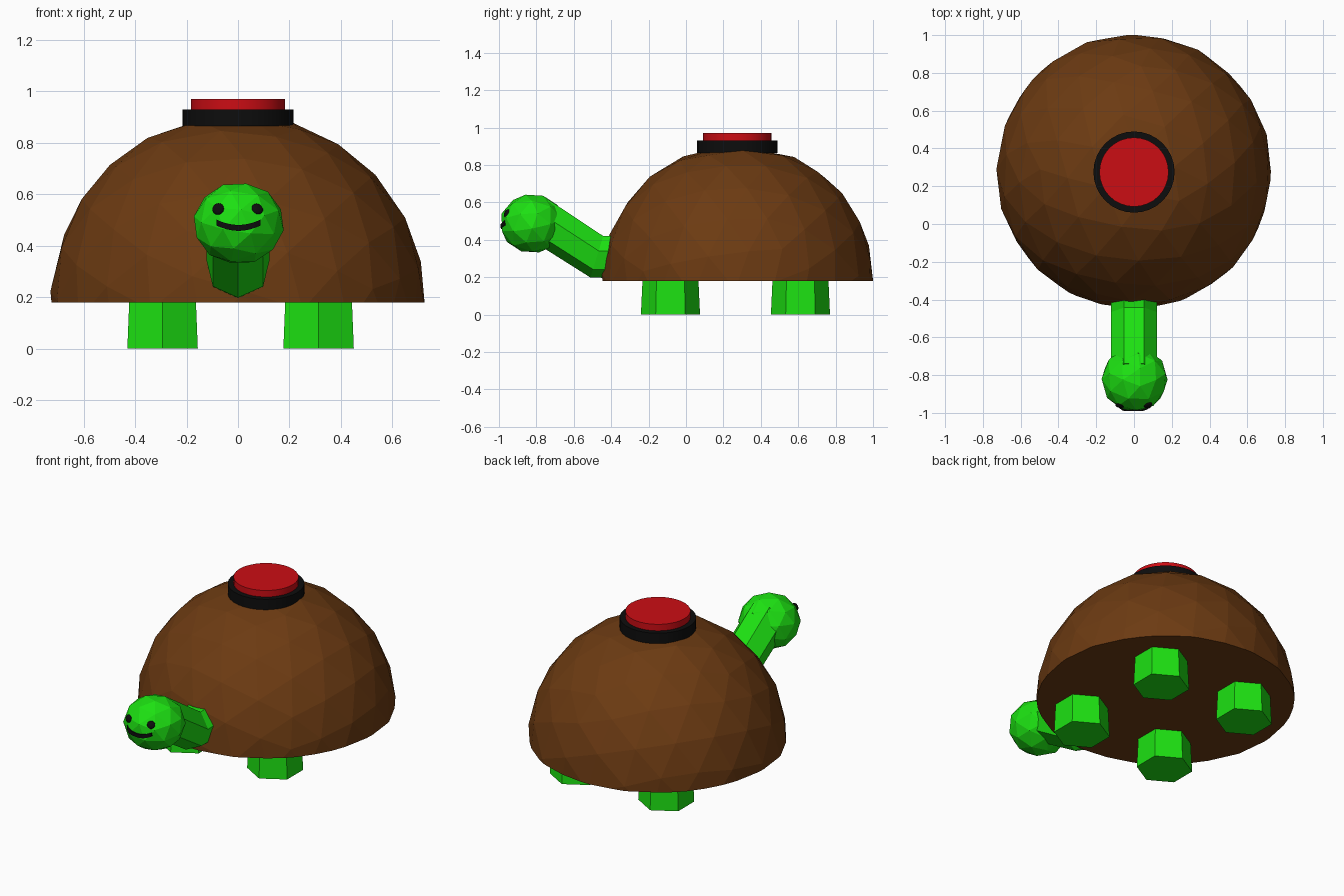
import bpy, bmesh, math
from mathutils import Vector, Matrix, Euler
from mathutils.bvhtree import BVHTree

if "Cube" in bpy.data.objects:
    bpy.data.objects.remove(bpy.data.objects["Cube"])


def material(name, rgb):
    m = bpy.data.materials.new(name)
    m.diffuse_color = (*rgb, 1)
    m.use_nodes = True
    m.node_tree.nodes["Principled BSDF"].inputs["Base Color"].default_value = m.diffuse_color
    return m


GREEN = material("skin_green", (0.012, 0.75, 0.006))
BROWN = material("shell_brown", (0.15, 0.043, 0.006))
BLACK = material("black", (0.004, 0.004, 0.004))
RED = material("button_red", (0.6, 0.004, 0.007))


def finish(name, bm, mat):
    bmesh.ops.recalc_face_normals(bm, faces=bm.faces)
    me = bpy.data.meshes.new(name)
    bm.to_mesh(me)
    bm.free()
    me.materials.append(mat)
    ob = bpy.data.objects.new(name, me)
    bpy.context.collection.objects.link(ob)
    return ob


def frustum(name, mat, x, y, z0, z1, r0, r1, sides, turn=0.0):
    bm = bmesh.new()
    xf = Matrix.Translation((x, y, (z0 + z1) / 2)) @ Matrix.Rotation(turn, 4, 'Z')
    bmesh.ops.create_cone(bm, cap_ends=True, segments=sides, radius1=r0,
                          radius2=r1, depth=z1 - z0, matrix=xf)
    return finish(name, bm, mat)


def smooth(ob):
    bpy.ops.object.select_all(action='DESELECT')
    ob.select_set(True)
    bpy.context.view_layer.objects.active = ob
    bpy.ops.object.shade_smooth_by_angle(angle=math.radians(35))


# Shell: faceted ball cut flat at its equator, with a closed underside
SHELL_Y, SHELL_Z = 0.277, 0.18
bm = bmesh.new()
bmesh.ops.create_icosphere(bm, subdivisions=3, radius=0.73,
                           matrix=Euler((0.35, 0.2, 0.5)).to_matrix().to_4x4())
bmesh.ops.bisect_plane(bm, geom=bm.verts[:] + bm.edges[:] + bm.faces[:],
                       plane_co=(0, 0, 0), plane_no=(0, 0, 1), clear_inner=True)
bmesh.ops.holes_fill(bm, edges=[e for e in bm.edges if e.is_boundary])
bmesh.ops.translate(bm, vec=(0, SHELL_Y, SHELL_Z), verts=bm.verts)
for v in bm.verts:
    v.co.z = min(v.co.z, 0.885)
finish("shell", bm, BROWN)

# Push button on top
smooth(frustum("button_base", BLACK, 0, 0.275, 0.865, 0.93, 0.215, 0.215, 32))
smooth(frustum("button_cap", RED, 0, 0.275, 0.92, 0.97, 0.183, 0.183, 32))

# Four six-sided legs, slightly flared at the foot
for x, side in ((-0.293, "left"), (0.313, "right")):
    for y, end in ((-0.083, "front"), (0.612, "back")):
        frustum(f"{end}_{side}_leg", GREEN, x, y, 0, 0.26, 0.158, 0.146, 6)

# Neck: seven-sided tube bending up to the head
bm = bmesh.new()
rings = []
for y, z, tilt in ((-0.28, 0.315, 0), (-0.475, 0.315, 0.3), (-0.8, 0.525, 0.58)):
    ring = []
    for i in range(7):
        a = -math.pi / 2 + i * math.tau / 7
        h = 0.122 * math.sin(a)
        ring.append(bm.verts.new((0.125 * math.cos(a), y + h * math.sin(tilt),
                                  z + h * math.cos(tilt))))
    rings.append(ring)
for a, b in zip(rings, rings[1:]):
    for i in range(7):
        bm.faces.new((a[i], a[i - 1], b[i - 1], b[i]))
bm.faces.new(rings[0])
bm.faces.new(rings[-1])
finish("neck", bm, GREEN)

# Head: coarse faceted ball
bm = bmesh.new()
xf = (Matrix.Translation((0.003, -0.822, 0.487))
      @ Matrix.Diagonal((0.177, 0.174, 0.16, 1))
      @ Euler((0.25, 0.1, 0.3)).to_matrix().to_4x4())
bmesh.ops.create_icosphere(bm, subdivisions=2, radius=1.0, matrix=xf)
face_tree = BVHTree.FromBMesh(bm)
finish("head", bm, GREEN)


def on_face(x, z):
    hit, normal, _, _ = face_tree.ray_cast(Vector((x, -2, z)), Vector((0, 1, 0)))
    return hit, normal


# Eyes: flat round buttons lying on the head
for x, side in ((-0.077, "left"), (0.075, "right")):
    hit, normal = on_face(x, 0.543)
    bm = bmesh.new()
    xf = (Matrix.Translation(hit) @ normal.to_track_quat('Z', 'Y').to_matrix().to_4x4()
          @ Matrix.Diagonal((0.023, 0.023, 0.01, 1)))
    bmesh.ops.create_uvsphere(bm, u_segments=16, v_segments=8, radius=1, matrix=xf)
    smooth(finish(f"{side}_eye", bm, BLACK))

# Mouth: curved smile band wrapped on the head
bm = bmesh.new()
rings = []
for i in range(17):
    t = i / 8 - 1
    x = 0.002 + 0.086 * t
    ring = []
    for z, out in ((0.481, -1), (0.458, -1), (0.458, 1), (0.481, 1)):
        z += 0.021 * t * t
        ring.append(bm.verts.new((x, on_face(x, z)[0].y + 0.006 * -out, z)))
    rings.append(ring)
for a, b in zip(rings, rings[1:]):
    for i in range(4):
        bm.faces.new((a[i], a[i - 1], b[i - 1], b[i]))
bm.faces.new(rings[0])
bm.faces.new(rings[-1])
finish("mouth", bm, BLACK)
